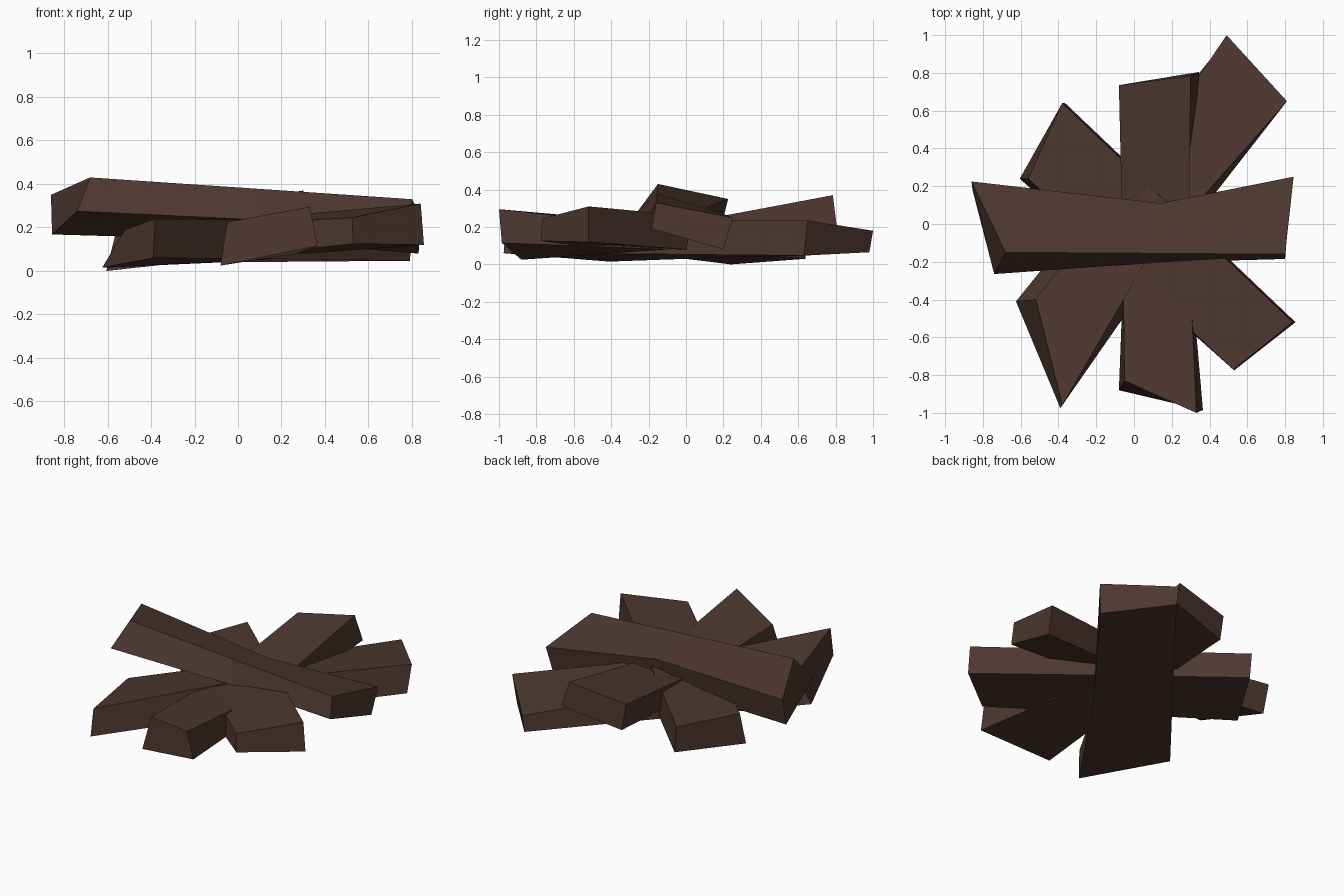
import bpy, bmesh

bark = bpy.data.materials.new("dark_brown_wood")
bark.diffuse_color = (0.076, 0.039, 0.030, 1)


def beam(name, *sections):
    """Hewn beam: four-cornered sections bridged by flat long faces."""
    bm = bmesh.new()
    rings = [[bm.verts.new(p) for p in s] for s in sections]
    bm.faces.new(rings[0])
    bm.faces.new(rings[-1][::-1])
    for a, b in zip(rings, rings[1:]):
        for i in range(4):
            j = (i + 1) % 4
            bm.faces.new((a[j], a[i], b[i], b[j]))
    bmesh.ops.recalc_face_normals(bm, faces=bm.faces)
    me = bpy.data.meshes.new(name)
    bm.to_mesh(me)
    bm.free()
    me.materials.append(bark)
    ob = bpy.data.objects.new(name, me)
    bpy.context.collection.objects.link(ob)
    return ob


# Top beam, lying left to right, pinched at its back
beam("top_beam",
     [(-.86, .225, .35), (-.68, -.15, .43), (-.74, -.265, .275), (-.855, .18, .168)],
     [(.14, .11, .305), (.06, -.155, .38), (.10, -.205, .235), (.12, .10, .14)],
     [(.845, .25, .25), (.80, -.16, .33), (.80, -.185, .19), (.83, .20, .08)])

# Beam running front to back, sagging in the middle
beam("long_beam",
     [(-.05, -.83, .225), (.33, -1.0, .295), (.365, -.985, .115), (-.08, -.88, .025)],
     [(-.06, -.10, .215), (.29, -.12, .20), (.27, -.10, .08), (-.05, -.10, .08)],
     [(-.08, .735, .305), (.30, .785, .37), (.345, .805, .21), (-.05, .74, .13)])

# Lower diagonal beam, front left to back right
beam("low_diagonal_beam",
     [(-.52, -.40, .19), (-.38, -.96, .24), (-.39, -.975, .06), (-.625, -.41, .015)],
     [(0, .27, .19), (.06, -.20, .235), (.17, -.17, .055), (-.07, .28, .04)],
     [(.49, 1.0, .18), (.81, .65, .235), (.79, .63, .047), (.49, .98, .065)])

# Crossing diagonal beam, back left to front right
beam("cross_diagonal_beam",
     [(-.38, .64, .20), (-.56, .24, .185), (-.605, .24, 0), (-.365, .64, .03)],
     [(.84, -.52, .31), (.525, -.77, .245), (.53, -.775, .125), (.855, -.52, .12)])
